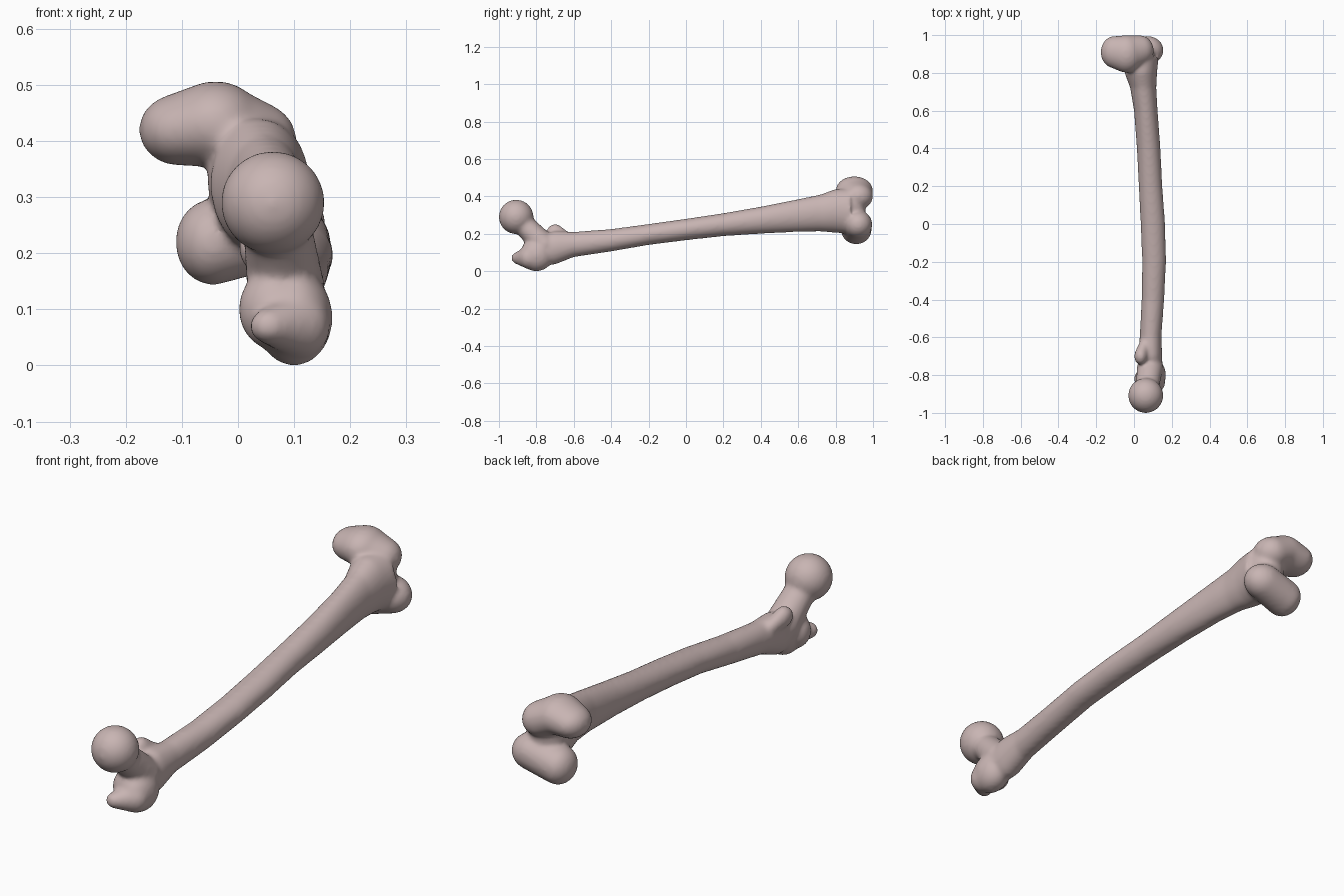
import bpy, bmesh, math
from mathutils import Matrix, Vector

if "Cube" in bpy.data.objects:
    bpy.data.objects.remove(bpy.data.objects["Cube"])

bone = bpy.data.materials.new("pinkish_bone")
bone.use_nodes = True
colour = (0.58, 0.46, 0.45, 1)
bone.diffuse_color = colour
bone.node_tree.nodes["Principled BSDF"].inputs["Base Color"].default_value = colour

bm = bmesh.new()


def blob(centre, radii):
    """Ellipsoid of bone."""
    m = Matrix.Translation(centre) @ Matrix.Diagonal((*radii, 1))
    bmesh.ops.create_uvsphere(bm, u_segments=32, v_segments=20, radius=1, matrix=m)


def limb(a, ra, b, rb, steps=8):
    """Tapered run of ellipsoids from a to b."""
    a, b, ra, rb = map(Vector, (a, b, ra, rb))
    for i in range(steps + 1):
        blob(a.lerp(b, i / steps), ra.lerp(rb, i / steps))


def shaft(sections, sides=32):
    """Loft of ellipses along y, each given as y, x range, z range."""
    rings = []
    for y, x0, x1, z0, z1 in sections:
        ring = []
        for i in range(sides):
            t = 2 * math.pi * i / sides
            ring.append(bm.verts.new(((x0 + x1) / 2 + (x1 - x0) / 2 * math.cos(t), y,
                                      (z0 + z1) / 2 + (z1 - z0) / 2 * math.sin(t))))
        rings.append(ring)
    for r, s in zip(rings, rings[1:]):
        for i in range(sides):
            j = (i + 1) % sides
            bm.faces.new((r[i], s[i], s[j], r[j]))
    bm.faces.new(rings[0])
    bm.faces.new(rings[-1][::-1])


# Long shaft
shaft([(-.78, .03, .15, .03, .19), (-.7, .02, .15, .035, .215),
       (-.6, .03, .145, .075, .21), (-.4, .04, .16, .105, .225),
       (-.2, .043, .17, .14, .252), (0, .035, .165, .165, .28),
       (.2, .025, .15, .187, .31), (.4, .015, .14, .2, .345),
       (.6, 0, .125, .21, .385), (.72, -.02, .118, .212, .41),
       (.8, -.05, .122, .205, .44), (.88, -.04, .13, .2, .44)])

# Ball head and neck
blob((.062, -.908, .29), (.093, .093, .092))
limb((.065, -.9, .28), (.06, .055, .055), (.085, -.76, .14), (.07, .065, .07))

# Large hooked knob beside the neck
blob((.1, -.8, .085), (.069, .09, .086))
blob((.07, -.82, .1), (.07, .06, .075))
limb((.11, -.84, .072), (.055, .055, .06), (.055, -.9, .07), (.035, .036, .032))

# Small knob behind the neck
limb((.035, -.7, .21), (.035, .045, .042), (.06, -.64, .17), (.03, .05, .03))

# Knee end: upper condyle, lower condyle and the core between them
limb((-.105, .91, .42), (.072, .085, .064), (-.04, .9, .43), (.085, .1, .077))
limb((-.04, .9, .43), (.08, .1, .075), (.03, .92, .4), (.075, .08, .07))
limb((-.045, .91, .22), (.067, .082, .077), (.07, .92, .25), (.087, .076, .075))
blob((.03, .86, .33), (.085, .1, .1))

bmesh.ops.recalc_face_normals(bm, faces=bm.faces)
mesh = bpy.data.meshes.new("thigh_bone")
bm.to_mesh(mesh)
bm.free()
mesh.materials.append(bone)
obj = bpy.data.objects.new("thigh_bone", mesh)
bpy.context.collection.objects.link(obj)

# Fuse the parts into one smooth skin
remesh = obj.modifiers.new("fuse", "REMESH")
remesh.mode = "VOXEL"
remesh.voxel_size = .008
remesh.use_smooth_shade = True
soften = obj.modifiers.new("soften", "SMOOTH")
soften.factor = .5
soften.iterations = 16
